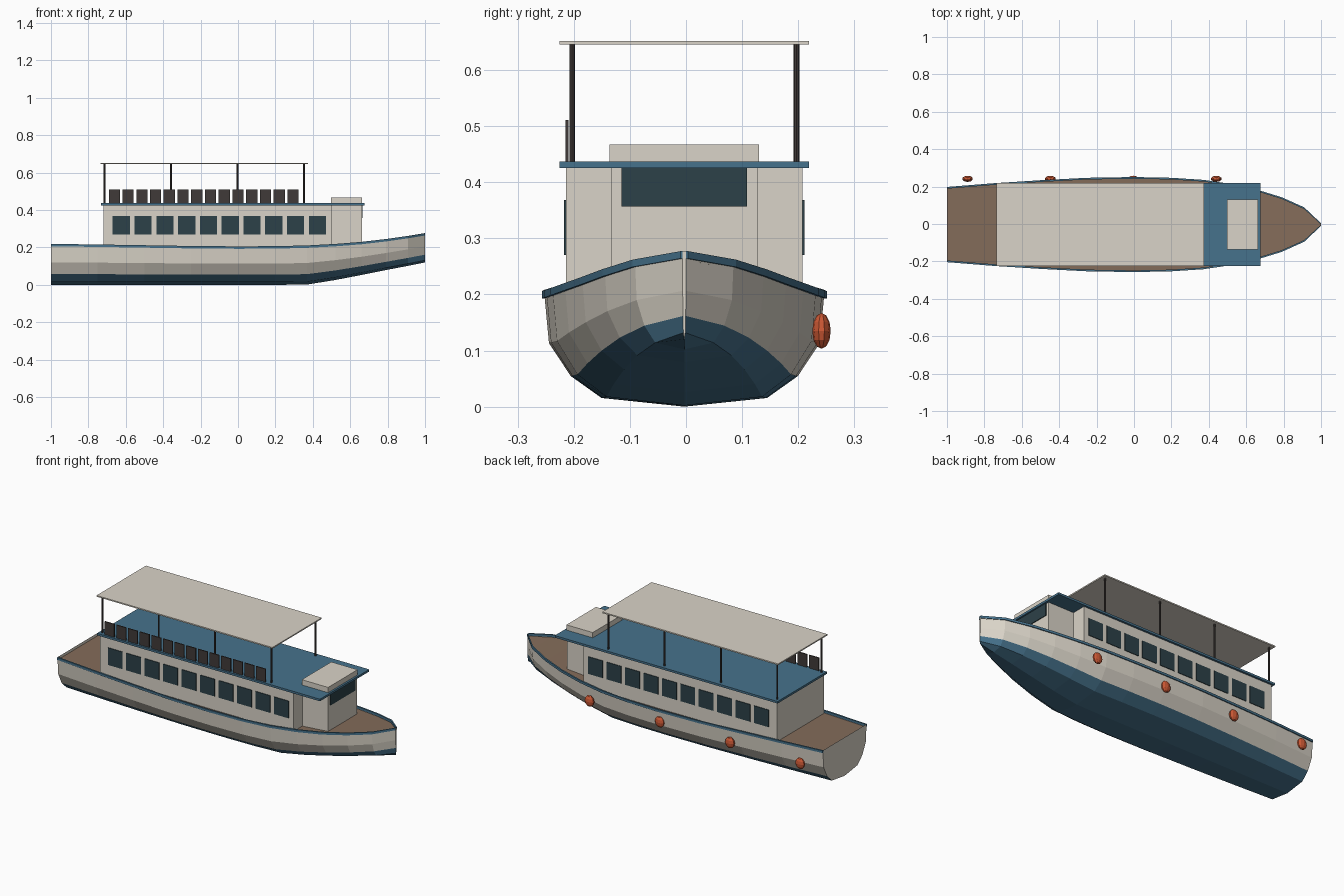
import bpy, bmesh, math
from mathutils import Matrix

if "Cube" in bpy.data.objects:
    bpy.data.objects.remove(bpy.data.objects["Cube"])

Y0 = -0.003  # centreline of the boat (fenders widen the +y side)


def material(name, r, g, b):
    lin = [((c / 255 + 0.055) / 1.055) ** 2.4 for c in (r, g, b)]
    m = bpy.data.materials.new(name)
    m.diffuse_color = (*lin, 1)
    m.use_nodes = True
    m.node_tree.nodes["Principled BSDF"].inputs["Base Color"].default_value = m.diffuse_color
    return m


CREAM = material("cream paint", 218, 212, 200)
BLUE = material("blue paint", 70, 114, 140)
WOOD = material("deck brown", 132, 108, 90)
GLASS = material("dark glass", 44, 65, 72)
DARK = material("dark metal", 64, 58, 56)
ORANGE = material("orange fender", 203, 88, 52)


def finish(name, bm, *mats):
    bmesh.ops.recalc_face_normals(bm, faces=bm.faces)
    me = bpy.data.meshes.new(name)
    bm.to_mesh(me)
    bm.free()
    for m in mats:
        me.materials.append(m)
    ob = bpy.data.objects.new(name, me)
    bpy.context.collection.objects.link(ob)
    return ob


def box(name, x, y, z, mat):
    """Box from (min, max) pairs; y is measured from the centreline."""
    bm = bmesh.new()
    size = [b - a for a, b in (x, y, z)]
    mid = [(a + b) / 2 for a, b in (x, y, z)]
    mid[1] += Y0
    bmesh.ops.create_cube(bm, size=1, matrix=Matrix.Translation(mid) @ Matrix.Diagonal((*size, 1)))
    return finish(name, bm, mat)


def loft(name, rings, mats, closed=False, caps=False, rule=None):
    bm = bmesh.new()
    vs = [[bm.verts.new(p) for p in r] for r in rings]
    n = len(rings[0])
    for a, b in zip(vs, vs[1:]):
        for i in range(n if closed else n - 1):
            j = (i + 1) % n
            f = bm.faces.new((a[i], a[j], b[j], b[i]))
            if rule:
                f.material_index = rule(i)
    if caps:
        bm.faces.new(vs[0])
        bm.faces.new(vs[-1])
    return finish(name, bm, *mats)


# hull stations: x, half beam, keel height, sheer height
STATIONS = [(-1, .197, 0, .219), (-.75, .217, 0, .216), (-.5, .233, 0, .212),
            (-.25, .246, 0, .208), (0, .25, 0, .206), (.2, .246, 0, .207),
            (.37, .235, .002, .211), (.52, .213, .026, .219), (.66, .182, .053, .230),
            (.79, .142, .079, .245), (.91, .088, .102, .262), (1, .003, .12, .277)]
# half section: beam fraction, height fraction
SECTION = [(1, 1), (.965, .55), (.81, .265), (.59, .075), (0, 0)]


def hull_ring(x, w, k, s):
    half = [(w * a, k + (s - k) * b) for a, b in SECTION]
    pts = [(-y, z) for y, z in half] + [(y, z) for y, z in half[-2::-1]]
    return [(x, Y0 + y, z) for y, z in pts]


# hull: blue bottom facets, cream topsides, closed at transom and stem
loft("hull", [hull_ring(*s) for s in STATIONS], (CREAM, BLUE), caps=True,
     rule=lambda i: 1 if 2 <= i <= 5 else 0)

# deck follows the sheer just below the rail
loft("deck", [[(x, Y0 - w * .99, s - .016), (x, Y0 + w * .99, s - .016)]
              for x, w, k, s in STATIONS], (WOOD,))

# blue rails along both sheer lines
for side, label in ((-1, "front"), (1, "back")):
    rings = []
    for x, w, k, s in STATIONS:
        o, i = w + .004, max(w - .005, .0005)
        rings.append([(x, Y0 + side * y, z) for y, z in
                      ((o, s), (o, s - .013), (i, s - .013), (i, s))])
    loft(label + "_rail", rings, (BLUE,), closed=True, caps=True)

# cabin, wheelhouse and roofs
box("cabin", (-.72, .5), (-.211, .211), (.19, .426), CREAM)
box("wheelhouse", (.49, .662), (-.13, .13), (.2, .43), CREAM)
box("cabin_roof", (-.732, .675), (-.2225, .2225), (.425, .437), BLUE)
box("wheelhouse_top", (.498, .664), (-.133, .133), (.43, .467), CREAM)
box("windscreen", (.66, .666), (-.112, .112), (.357, .425), GLASS)

# ten side windows on each side
for i in range(10):
    cx = -.624 + .1165 * i
    for side in (-1, 1):
        y = sorted((side * .209, side * .2145))
        box("side_window", (cx - .046, cx + .046), y, (.27, .368), GLASS)

# sun canopy on eight posts
box("canopy", (-.735, .375), (-.2225, .2225), (.645, .652), CREAM)
for i in range(4):
    for side in (-1, 1):
        bm = bmesh.new()
        bmesh.ops.create_cone(bm, cap_ends=True, segments=8, radius1=.005, radius2=.005, depth=.212,
                              matrix=Matrix.Translation((-.714 + .3555 * i, Y0 + side * .2, .54)))
        finish("canopy_post", bm, DARK)

# row of seat backs along the front edge of the roof
for i in range(14):
    x = -.691 + .0735 * i
    box("seat_back", (x, x + .06), (-.212, -.206), (.437, .511), DARK)

# fenders hung on the back side
for x in (-.89, -.447, -.004, .44):
    bm = bmesh.new()
    bmesh.ops.create_uvsphere(bm, u_segments=10, v_segments=6, radius=1,
                              matrix=Matrix.Translation((x, .2415, .135)) @ Matrix.Diagonal((.029, .0165, .032, 1)))
    finish("fender", bm, ORANGE)
